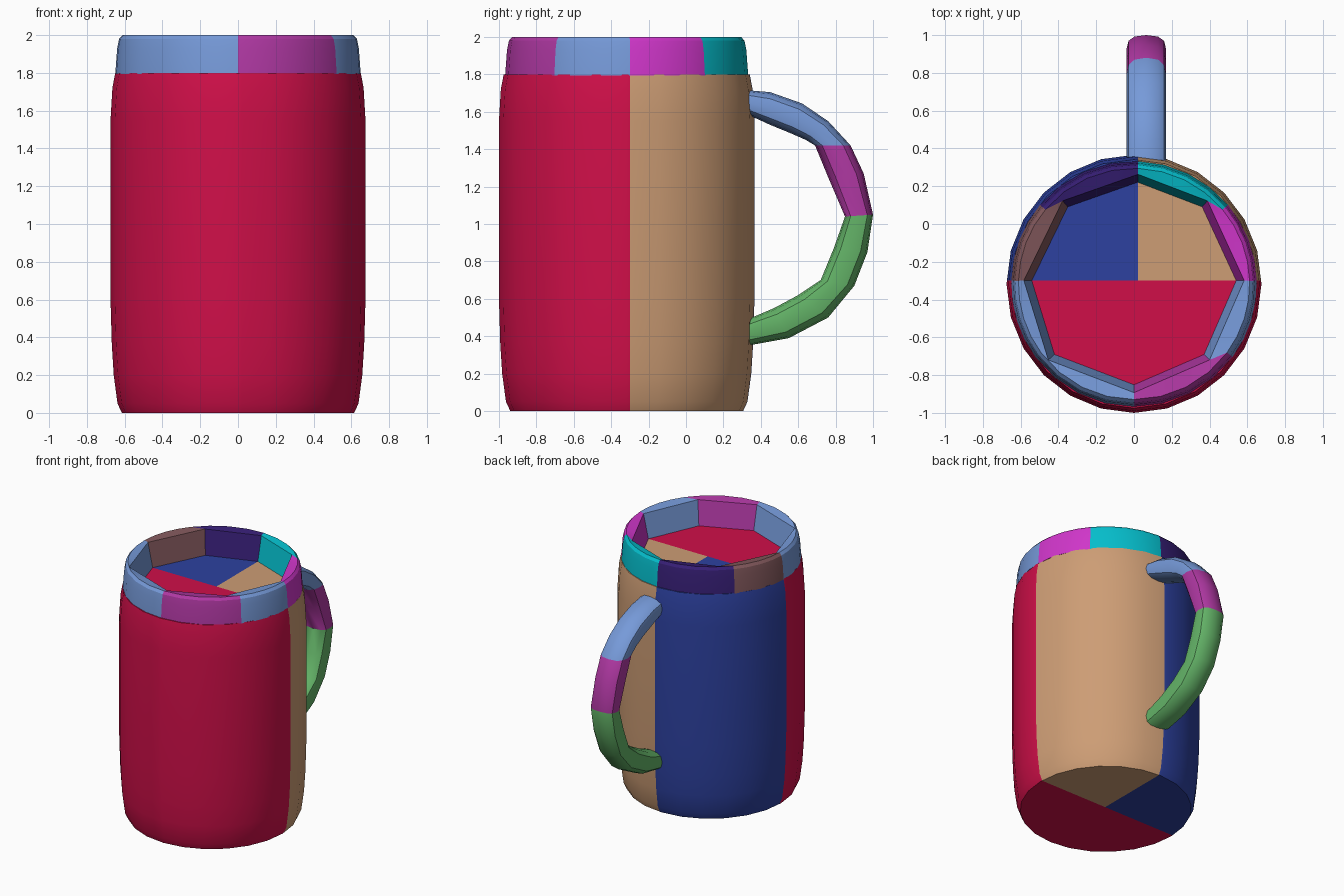
import bpy
import bmesh
from math import sin, cos, radians, tau

cube = bpy.data.objects.get("Cube")
if cube:
    bpy.data.objects.remove(cube, do_unlink=True)

CY = -0.317  # centre of the mug body along y


def material(name, r, g, b):
    """Flat material from display colour values, stored linear."""
    colour = [((c / 255 + 0.055) / 1.055) ** 2.4 if c > 10 else c / 3295 for c in (r, g, b)] + [1]
    mat = bpy.data.materials.new(name)
    mat.use_nodes = True
    mat.diffuse_color = colour
    bsdf = next(n for n in mat.node_tree.nodes if n.type == "BSDF_PRINCIPLED")
    bsdf.inputs["Base Color"].default_value = colour
    return mat


crimson = material("crimson", 208, 15, 73)
tan = material("tan", 205, 157, 117)
navy = material("navy", 45, 65, 160)
blue = material("soft blue", 118, 154, 217)
purple = material("purple", 176, 56, 163)
magenta = material("magenta", 208, 54, 202)
teal = material("teal", 5, 190, 204)
mauve = material("mauve", 130, 88, 92)
violet = material("dark violet", 54, 30, 116)
green = material("green", 100, 180, 104)


def loft(bm, loops, closed=False, index=lambda i: 0):
    """Skin a row of equal point loops; index gives the material per step."""
    rings = [[bm.verts.new(p) for p in loop] for loop in loops]
    n = len(rings[0])
    for i in range(len(rings) if closed else len(rings) - 1):
        a, b = rings[i], rings[(i + 1) % len(rings)]
        for j in range(n):
            k = (j + 1) % n
            bm.faces.new((a[j], a[k], b[k], b[j])).material_index = index(i)
    if not closed:
        bm.faces.new(rings[0]).material_index = index(0)
        bm.faces.new(rings[-1]).material_index = index(len(rings) - 2)


def finish(name, bm, mats, angle=30):
    bmesh.ops.recalc_face_normals(bm, faces=bm.faces)
    mesh = bpy.data.meshes.new(name)
    bm.to_mesh(mesh)
    bm.free()
    for m in mats:
        mesh.materials.append(m)
    obj = bpy.data.objects.new(name, mesh)
    bpy.context.collection.objects.link(obj)
    bpy.ops.object.select_all(action="DESELECT")
    obj.select_set(True)
    bpy.context.view_layer.objects.active = obj
    bpy.ops.object.shade_smooth_by_angle(angle=radians(angle))
    return obj


# Barrel body, cut into a front half and two back quarters
profile = [(0.615, 0), (0.638, 0.05), (0.658, 0.2), (0.668, 0.36), (0.675, 0.6),
           (0.675, 1.55), (0.665, 1.72), (0.65, 1.8)]
bm = bmesh.new()
loft(bm, [[(r * cos(tau * i / 24), CY + 1.012 * r * sin(tau * i / 24), z) for i in range(24)]
          for r, z in profile])
for co, no in (((0, -0.3, 0), (0, 1, 0)), ((0.02, 0, 0), (1, 0, 0))):
    bmesh.ops.bisect_plane(bm, geom=bm.verts[:] + bm.edges[:] + bm.faces[:],
                           plane_co=co, plane_no=no)
for f in bm.faces:
    c = f.calc_center_median()
    f.material_index = 0 if c.y < -0.3 else (1 if c.x > 0.02 else 2)
finish("mug_body", bm, [crimson, tan, navy])

# Rim: eight coloured pieces, round outside and straight inside
corners = [(-90, 0, -0.85), (-36.5, 0.37, -0.69), (1.5, 0.54, -0.3), (40, 0.36, 0.09),
           (88, 0.02, 0.22), (140, -0.35, 0.09), (178.5, -0.54, -0.3), (216.5, -0.42, -0.69)]
rim_mats = [purple, blue, magenta, teal, violet, mauve]
rim_order = [0, 1, 2, 3, 4, 5, 1, 1]
STEPS = 4
sections = []
for k, (a0, x0, y0) in enumerate(corners):
    a1, x1, y1 = corners[(k + 1) % 8]
    if a1 < a0:
        a1 += 360
    for s in range(STEPS):
        t = s / STEPS
        a = radians(a0 + (a1 - a0) * t)
        x, y = x0 + (x1 - x0) * t, y0 + (y1 - y0) * t
        section = [(r * cos(a), CY + r * sin(a), z)
                   for r, z in ((0.65, 1.795), (0.64, 1.93), (0.63, 1.98), (0.612, 2.0))]
        section.append((x * 1.08, CY + (y - CY) * 1.08, 1.99))
        section.append((x, y, 1.795))
        sections.append(section)
bm = bmesh.new()
loft(bm, sections, closed=True, index=lambda i: rim_order[i // STEPS])
finish("rim", bm, rim_mats)

# Handle: rounded sections between an outer and an inner side line
outer = [(0.33, 1.715), (0.45, 1.705), (0.62, 1.645), (0.76, 1.55), (0.88, 1.42), (0.95, 1.27),
         (1.0, 1.05), (0.97, 0.85), (0.9, 0.67), (0.76, 0.5), (0.55, 0.39), (0.33, 0.35)]
inner = [(0.33, 1.585), (0.45, 1.53), (0.56, 1.485), (0.64, 1.45), (0.69, 1.42), (0.76, 1.25),
         (0.85, 1.04), (0.79, 0.87), (0.72, 0.7), (0.6, 0.62), (0.47, 0.55), (0.33, 0.49)]


def rounded(v):
    return (abs(v) ** 0.75) * (1 if v > 0 else -1)


loops = []
for (oy, oz), (iy, iz) in zip(outer, inner):
    loop = []
    for i in range(12):
        u, v = rounded(cos(tau * i / 12)), rounded(sin(tau * i / 12))
        t = (1 + v) / 2
        loop.append((0.065 + 0.105 * u, iy + (oy - iy) * t, iz + (oz - iz) * t))
    loops.append(loop)
bm = bmesh.new()
loft(bm, loops, index=lambda i: 0 if i < 4 else (1 if i < 6 else 2))
finish("handle", bm, [blue, purple, green], 35)
